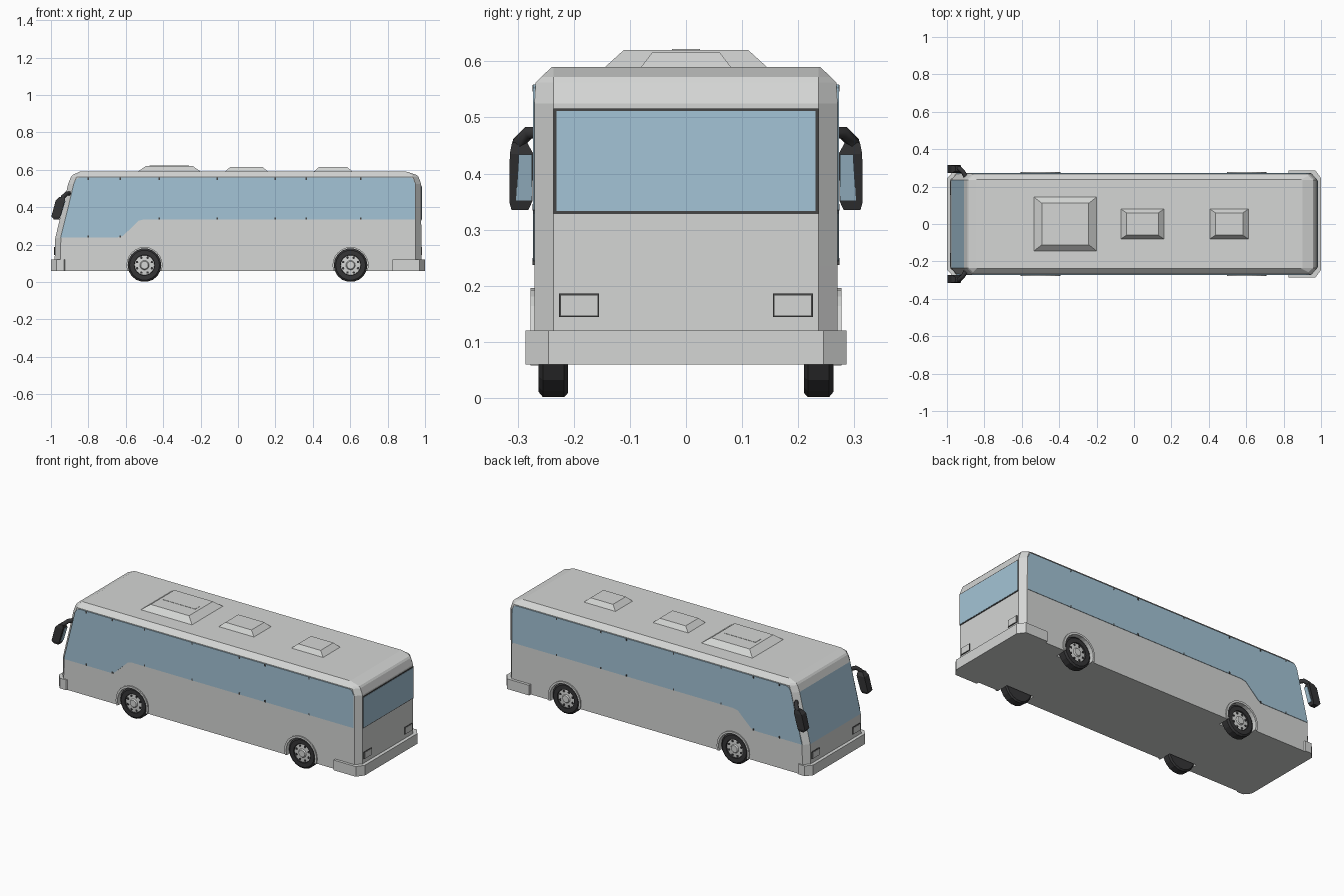
import bpy, bmesh, math
from mathutils import Vector

if "Cube" in bpy.data.objects:
    bpy.data.objects.remove(bpy.data.objects["Cube"])


def material(name, rgb):
    m = bpy.data.materials.new(name)
    m.diffuse_color = (*rgb, 1)
    m.use_nodes = True
    m.node_tree.nodes["Principled BSDF"].inputs["Base Color"].default_value = m.diffuse_color
    return m


GREY = material("body grey", (0.66, 0.67, 0.66))
GLASS = material("window blue", (0.37, 0.55, 0.67))
BLACK = material("tyre black", (0.035, 0.035, 0.037))
TRIM = material("dark trim", (0.06, 0.06, 0.06))


def loft(name, rings, *mats):
    """Skin a closed, capped surface through rings of equal point count."""
    bm = bmesh.new()
    rows = [[bm.verts.new(p) for p in r] for r in rings]
    n = len(rows[0])
    for a, b in zip(rows, rows[1:]):
        for i in range(n):
            j = (i + 1) % n
            bm.faces.new((a[i], a[j], b[j], b[i]))
    bm.faces.new(rows[0])
    bm.faces.new(rows[-1])
    bmesh.ops.recalc_face_normals(bm, faces=bm.faces)
    me = bpy.data.meshes.new(name)
    bm.to_mesh(me)
    bm.free()
    for m in mats:
        me.materials.append(m)
    ob = bpy.data.objects.new(name, me)
    bpy.context.collection.objects.link(ob)
    return ob


def side_prism(name, pts, y0, y1, mat):
    return loft(name, [[(x, y, z) for x, z in pts] for y in (y0, y1)], mat)


def box(name, lo, hi, mat):
    pts = [(lo[0], lo[2]), (hi[0], lo[2]), (hi[0], hi[2]), (lo[0], hi[2])]
    return side_prism(name, pts, lo[1], hi[1], mat)


def circle(cx, cz, r, n, turn=0.0):
    return [(cx + r * math.cos(turn + 2 * math.pi * i / n),
             cz + r * math.sin(turn + 2 * math.pi * i / n)) for i in range(n)]


def lathe(name, cx, cz, profile, mat, n=18):
    return loft(name, [[(x, y, z) for x, z in circle(cx, cz, r, n)] for y, r in profile], mat)


def plan(z, xf, xr, hw, inner, c):
    """Chamfered outline of the coach at height z."""
    return [(xf, -inner, z), (xf + c, -hw, z), (xr - c, -hw, z), (xr, -inner, z),
            (xr, inner, z), (xr - c, hw, z), (xf + c, hw, z), (xf, inner, z)]


# Body shell, with the windscreen as the front face between two heights
body = loft("body", [
    plan(0.06, -0.982, 0.98, 0.27, 0.236, 0.03),
    plan(0.235, -0.977, 0.98, 0.27, 0.236, 0.03),
    plan(0.525, -0.908, 0.979, 0.27, 0.236, 0.03),
    plan(0.562, -0.893, 0.965, 0.268, 0.236, 0.03),
    plan(0.572, -0.885, 0.957, 0.258, 0.236, 0.025),
    plan(0.59, -0.845, 0.90, 0.239, 0.236, 0.004)], GREY, GLASS)
for f in body.data.polygons:
    if f.normal.x < -0.9 and 0.24 < f.center.z < 0.5:
        f.material_index = 1

WHEELS = [(-0.5, "front"), (0.602, "rear")]
R = 0.09

# Wheel wells cut from the body
for x, end in WHEELS:
    for s, side in ((-1, "right"), (1, "left")):
        cut = side_prism("well_cutter", circle(x, R, 0.096, 24), s * 0.2, s * 0.32, GREY)
        mod = body.modifiers.new("well", "BOOLEAN")
        mod.operation = "DIFFERENCE"
        mod.solver = "EXACT"
        mod.object = cut
        bpy.context.view_layer.objects.active = body
        bpy.ops.object.modifier_apply(modifier=mod.name)
        bpy.data.objects.remove(cut)

# Wheels, hubs and arches
for x, end in WHEELS:
    for s, side in ((-1, "right"), (1, "left")):
        tag = f"{end}_{side}"
        lathe("tyre_" + tag, x, R, [(s * 0.21, 0.082), (s * 0.217, R), (s * 0.255, R),
                                    (s * 0.263, 0.08), (s * 0.263, 0.055), (s * 0.25, 0.052)], BLACK)
        lathe("hub_" + tag, x, R, [(s * 0.24, 0.053), (s * 0.256, 0.053), (s * 0.258, 0.025),
                                   (s * 0.265, 0.02)], GREY)
        for i, (hx, hz) in enumerate(circle(x, R, 0.043, 8, math.pi / 8)):
            side_prism(f"hub_hole_{tag}_{i}", circle(hx, hz, 0.007, 6), s * 0.25, s * 0.259, BLACK)
        a0 = math.asin(-0.03 / 0.1)
        arc = [a0 + (math.pi - 2 * a0) * i / 14 for i in range(15)]
        rim = [(x + r * math.cos(a), R + r * math.sin(a)) for r, seq in
               ((0.106, arc), (0.094, arc[::-1])) for a in seq]
        side_prism("wheel_arch_" + tag, rim, s * 0.262, s * 0.277, GREY)

# Side windows with small dark clips along their edges
outline = [(-0.948, 0.238), (-0.645, 0.238), (-0.615, 0.247), (-0.53, 0.328), (-0.50, 0.335),
           (0.945, 0.335), (0.945, 0.53), (0.935, 0.552), (0.92, 0.559), (-0.845, 0.559),
           (-0.865, 0.55), (-0.876, 0.53)]
for s, side in ((-1, "right"), (1, "left")):
    side_prism("side_window_" + side, outline, s * 0.268, s * 0.2725, GLASS)
    for i, x in enumerate((-0.8, -0.63, -0.42, -0.11, 0.2, 0.365, 0.655)):
        for z in (0.241 if x < -0.6 else 0.338, 0.55):
            box(f"window_clip_{side}_{i}", (x - 0.004, s * 0.27, z - 0.004),
                (x + 0.004, s * 0.2735, z + 0.008), TRIM)

# Rear window in a dark frame
box("rear_window_frame", (0.975, -0.236, 0.328), (0.982, 0.236, 0.516), TRIM)
box("rear_window", (0.976, -0.231, 0.333), (0.9835, 0.231, 0.511), GLASS)

# Bumpers
loft("front_bumper", [plan(z, -1.0, -0.9, 0.277, 0.243, 0.03) for z in (0.06, 0.12)], GREY)
ring = lambda z: [(0.825, -0.286, z), (0.97, -0.286, z), (1.0, -0.245, z),
                  (1.0, 0.245, z), (0.97, 0.286, z), (0.825, 0.286, z)]
loft("rear_bumper", [ring(0.06), ring(0.12)], GREY)

# Head and tail lamps: rim plate and lens
for s, side in ((-1, "right"), (1, "left")):
    for end, x, d in (("tail", 0.98, 1), ("head", -0.98, -1)):
        y0, y1 = sorted((s * 0.155, s * 0.226))
        box(f"{end}lamp_rim_{side}", (x - d * 0.004, y0, 0.144), (x + d * 0.003, y1, 0.186), TRIM)
        box(f"{end}lamp_{side}", (x - d * 0.004, y0 + 0.003, 0.147),
            (x + d * 0.005, y1 - 0.003, 0.183), GREY)


# Roof units
def roof_unit(name, x0, x1, hy, top, ix, iy):
    def rect(a, b, h, z):
        return [(a, -h, z), (b, -h, z), (b, h, z), (a, h, z)]
    return loft(name, [rect(x0, x1, hy, 0.586), rect(x0, x1, hy, 0.59),
                       rect(x0 + ix, x1 - ix, hy - iy, top)], GREY)


roof_unit("roof_air_unit", -0.535, -0.2, 0.144, 0.62, 0.042, 0.033)
roof_unit("roof_hatch_middle", -0.07, 0.16, 0.08, 0.616, 0.03, 0.02)
roof_unit("roof_hatch_rear", 0.405, 0.612, 0.08, 0.616, 0.03, 0.02)
box("air_unit_slot", (-0.472, -0.025, 0.617), (-0.262, 0.025, 0.6215), GREY)

# Wing mirrors: bent arm, dark shell and reflecting plate facing back
for s, side in ((-1, "right"), (1, "left")):
    cu = bpy.data.curves.new("mirror_arm_" + side, "CURVE")
    cu.dimensions = "3D"
    cu.bevel_depth = 0.012
    cu.bevel_resolution = 1
    cu.use_fill_caps = True
    sp = cu.splines.new("POLY")
    path = [(-0.9, 0.255, 0.472), (-0.915, 0.28, 0.473), (-0.935, 0.298, 0.455), (-0.952, 0.302, 0.42)]
    sp.points.add(len(path) - 1)
    for p, (x, y, z) in zip(sp.points, path):
        p.co = (x, s * y, z, 1)
    cu.materials.append(BLACK)
    bpy.context.collection.objects.link(bpy.data.objects.new(cu.name, cu))

    def head(front, back, z, y0, y1):
        return [(front, s * y0, z), (back, s * y0, z), (back, s * y1, z), (front, s * y1, z)]
    loft("mirror_shell_" + side, [head(-0.985, -0.955, 0.335, 0.281, 0.311),
                                  head(-0.998, -0.95, 0.35, 0.274, 0.315),
                                  head(-0.975, -0.925, 0.435, 0.272, 0.314),
                                  head(-0.955, -0.925, 0.455, 0.283, 0.31)], BLACK)
    loft("mirror_glass_" + side, [head(-0.955, -0.947, 0.352, 0.275, 0.303),
                                  head(-0.93, -0.922, 0.434, 0.274, 0.298)], GLASS)
